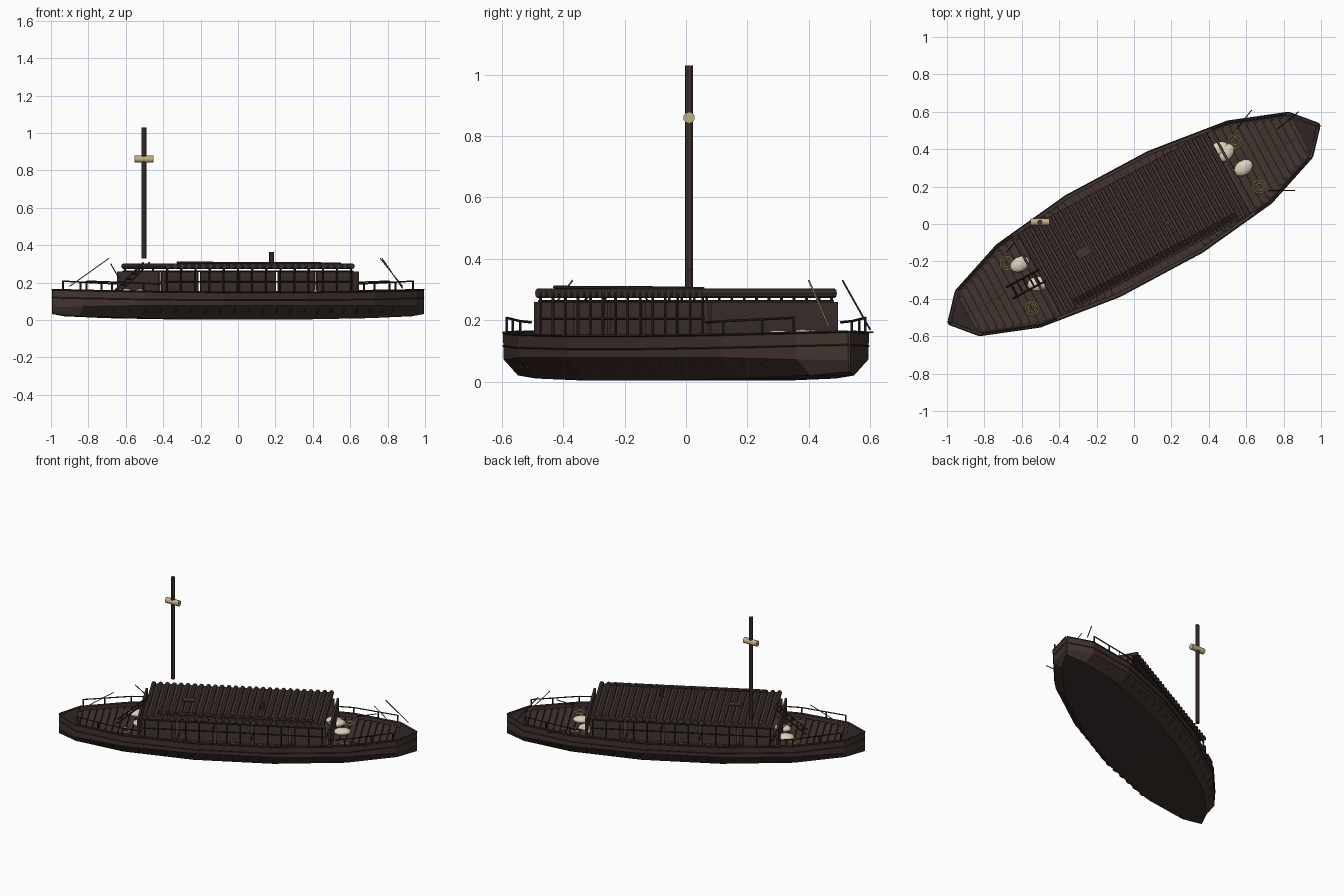
import bpy, bmesh, math
from mathutils import Matrix, Vector

if "Cube" in bpy.data.objects:
    bpy.data.objects.remove(bpy.data.objects["Cube"])

# The boat is built along local x, then turned to lie diagonally
ANG = math.radians(28.2)
ROT = Matrix.Rotation(ANG, 4, 'Z')
INV = ROT.inverted()


def mat(name, c):
    m = bpy.data.materials.new(name)
    m.diffuse_color = (*c, 1)
    m.use_nodes = True
    m.node_tree.nodes["Principled BSDF"].inputs["Base Color"].default_value = m.diffuse_color
    return m


WOOD = mat("brown wood", (.056, .035, .030))
ROOF = mat("roof wood", (.060, .039, .034))
DARK = mat("dark wood", (.028, .020, .018))
BILGE = mat("bilge wood", (.050, .032, .028))
ROPE = mat("rope", (.50, .40, .18))
SACK = mat("sackcloth", (.70, .64, .50))
LAMP = mat("lantern straw", (.54, .42, .22))


def L(x, y, z):
    return INV @ Vector((x, y, z))


def box(bm, c, s):
    m = Matrix.Translation(c) @ Matrix.Diagonal((*s, 1))
    bmesh.ops.create_cube(bm, size=1, matrix=m)


def rod(bm, a, b, r, n=6):
    a, b = Vector(a), Vector(b)
    d = b - a
    m = Matrix.Translation((a + b) / 2) @ d.to_track_quat('Z', 'Y').to_matrix().to_4x4()
    bmesh.ops.create_cone(bm, cap_ends=True, segments=n, radius1=r, radius2=r, depth=d.length, matrix=m)


def finish(bm, name, *mats):
    bmesh.ops.recalc_face_normals(bm, faces=bm.faces)
    me = bpy.data.meshes.new(name)
    bm.to_mesh(me)
    bm.free()
    for m in mats:
        me.materials.append(m)
    ob = bpy.data.objects.new(name, me)
    ob.matrix_world = ROT
    bpy.context.collection.objects.link(ob)
    return ob


# Hull stations: distance from middle, half width, bottom half width, bottom z, chine z, top z
HALF = [(.25, .305, .235, .003, .078, .151), (.70, .248, .18, .010, .078, .155),
        (1.01, .135, .08, .020, .072, .161), (1.126, .004, .003, .032, .070, .165)]
ST = [(-s[0], *s[1:]) for s in reversed(HALF)] + HALF
SINK = .028  # deck depth below the gunwale


def at(u, k):
    """Interpolated hull value k at distance u."""
    u = abs(u)
    if u <= HALF[0][0]:
        return HALF[0][k]
    for a, b in zip(HALF, HALF[1:]):
        if u <= b[0]:
            t = (u - a[0]) / (b[0] - a[0])
            return a[k] + t * (b[k] - a[k])
    return HALF[-1][k]


# Hull loft, with an inner deck sunk a little below the gunwale
bm = bmesh.new()
rows = []
for u, v, vb, zb, zc, zt in ST:
    vi = max(v - .018, .002)
    ui = u * (.985 if abs(u) > 1.1 else 1)
    half = [(ui, vi, zt - SINK), (ui, vi, zt), (u, v, zt), (u, v * .985, zc), (u, vb, zb)]
    rows.append([bm.verts.new(p) for p in half] +
                [bm.verts.new((p[0], -p[1], p[2])) for p in reversed(half)])
for a, b in zip(rows, rows[1:]):
    n = len(a)
    for i in range(n):
        f = bm.faces.new((a[i], a[(i + 1) % n], b[(i + 1) % n], b[i]))
        f.material_index = 1 if i in (3, 4, 5) else 2 if i == 9 else 0
for r in (rows[0], rows[-1]):
    bm.faces.new(r)
finish(bm, "hull", WOOD, BILGE, DARK)

# Rubbing strakes along both sides
bm = bmesh.new()
for s in (-1, 1):
    for a, b in zip(ST, ST[1:]):
        for dz, r in ((-.002, .004), (-.045, .0025)):
            rod(bm, (a[0], s * a[1], a[5] + dz), (b[0], s * b[1], b[5] + dz), r, 4)
finish(bm, "rubbing_strakes", DARK)

# Short ribs on the bilge
bm = bmesh.new()
for i in range(-10, 11):
    u = i * .085
    for s in (-1, 1):
        v, vb, zb, zc = (at(u, k) for k in (1, 2, 3, 4))
        rod(bm, (u, s * (v * .75 + vb * .25), zc * .75 + zb * .25),
            (u, s * (v * .45 + vb * .55), zc * .45 + zb * .55), .005, 4)
finish(bm, "bilge_ribs", DARK)

# Crosswise deck planks
bm = bmesh.new()
for i in range(-24, 25):
    u = i * .042
    w = min(at(u - .019, 1), at(u + .019, 1)) - .02
    box(bm, (u, 0, at(u, 5) - SINK + .003), (.037, 2 * w, .010))
finish(bm, "deck_planks", WOOD)

# Dark triangular end decks
bm = bmesh.new()
for s in (-1, 1):
    low = [bm.verts.new(p) for p in ((s * 1.01, -.118, .152), (s * 1.01, .118, .152), (s * 1.105, 0, .156))]
    top = [bm.verts.new(v.co + Vector((0, 0, .007))) for v in low]
    bm.faces.new(low)
    bm.faces.new(top)
    for i in range(3):
        j = (i + 1) % 3
        bm.faces.new((low[i], low[j], top[j], top[i]))
finish(bm, "end_decks", DARK)

# Cabin walls: solid ends, panelled sides with narrow gaps
bm = bmesh.new()
for s in (-1, 1):
    box(bm, (s * .602, 0, .190), (.014, .47, .140))
    for i in range(5):
        box(bm, (-.472 + i * .236, s * .215, .190), (.215, .012, .140))
finish(bm, "cabin_walls", WOOD)

# Posts, rails and short stubs carrying the roof
bm = bmesh.new()
for s in (-1, 1):
    for i in range(14):
        u = -.559 + i * .086
        rod(bm, (u, s * .238, .125), (u, s * .238, .285), .005)
    for z in (.205, .262):
        rod(bm, (-.57, s * .238, z), (.57, s * .238, z), .004)
finish(bm, "cabin_frame", DARK)

# Roof of crosswise logs on a thin board
bm = bmesh.new()
box(bm, (0, 0, .286), (1.14, .49, .010))
for i in range(27):
    u = -.559 + i * .043
    rod(bm, (u, -.25, .288), (u, .25, .288), .0155, 8)
finish(bm, "log_roof", ROOF)

# Punting poles and a plate lying on the roof
bm = bmesh.new()
for v in (-.23, -.217, -.204):
    rod(bm, (-.48, v, .308), (.50, v, .304), .0045)
box(bm, L(-.27, -.15, .308), (.08, .05, .006))
finish(bm, "roof_poles", WOOD)

# Roof stub
bm = bmesh.new()
rod(bm, L(.18, .01, .295), L(.18, .01, .365), .0135, 8)
finish(bm, "roof_stub", WOOD)

# Mast and its cross lantern
bm = bmesh.new()
rod(bm, L(-.503, .01, .33), L(-.503, .01, 1.03), .0135, 8)
finish(bm, "mast", ROOF)
bm = bmesh.new()
rod(bm, L(-.553, .01, .86), L(-.453, .01, .86), .019, 10)
for f in bm.faces:
    f.smooth = len(f.verts) == 4
finish(bm, "mast_lantern", LAMP)

# Hand rails at both ends
bm = bmesh.new()
for e in (-1, 1):
    for s in (-1, 1):
        us = (.60, .70, .86, .99)
        P = [Vector((e * u, s * (at(u, 1) - .01), 0)) for u in us]
        Z = (.193, .197, .203, .208)
        for p, q, zp, zq in zip(P, P[1:], Z, Z[1:]):
            rod(bm, p + Vector((0, 0, zp)), q + Vector((0, 0, zq)), .004)
        for p, z in list(zip(P, Z))[1:]:
            rod(bm, p + Vector((0, 0, .130)), p + Vector((0, 0, z + .002)), .005)
finish(bm, "end_rails", DARK)

# Ladder up to the roof
bm = bmesh.new()
lo, hi = Vector((-.765, 0, .130)), Vector((-.56, 0, .308))
for v in (-.045, .025):
    o = Vector((0, v, 0))
    rod(bm, lo + o, hi + o, .0055, 4)
for i in range(1, 6):
    p = lo.lerp(hi, i / 6)
    rod(bm, p + Vector((0, -.045, 0)), p + Vector((0, .025, 0)), .0045, 4)
finish(bm, "ladder", DARK)

# Slanting spare poles near the ends
bm = bmesh.new()
for a, b in (((.55, .51, .16), (.63, .61, .16)), ((.86, .18, .16), (.72, .18, .16)),
             ((.88, .60, .17), (.77, .51, .33)), ((-.68, -.15, .30), (-.60, -.05, .16))):
    rod(bm, L(*a), L(*b), .003, 5)
finish(bm, "spare_poles", DARK)

# Mooring ropes
bm = bmesh.new()
for a, b in (((-.90, -.48, .18), (-.69, -.37, .33)), ((.88, .465, .18), (.76, .40, .33))):
    rod(bm, L(*a), L(*b), .003, 5)
finish(bm, "mooring_ropes", ROPE)

# Coils of rope on the deck
bm = bmesh.new()
for x, y in ((.54, .44), (.67, .20), (-.68, -.21), (-.545, -.45)):
    for R, z in ((.036, .139), (.027, .143), (.018, .139)):
        c = L(x, y, z)
        pts = [c + Vector((R * math.cos(t * math.pi / 8), R * math.sin(t * math.pi / 8), 0)) for t in range(17)]
        for p, q in zip(pts, pts[1:]):
            rod(bm, p, q, .004, 5)
finish(bm, "rope_coils", ROPE)

# Sacks
bm = bmesh.new()
for x, y, z, a in ((.49, .38, .148, 50), (.455, .40, .148, 20), (.585, .30, .146, 35),
                   (-.61, -.215, .148, 30), (-.515, -.32, .144, 10)):
    m = Matrix.Translation(L(x, y, z)) @ Matrix.Rotation(math.radians(a) - ANG, 4, 'Z') \
        @ Matrix.Diagonal((.056, .040, .022, 1))
    bmesh.ops.create_uvsphere(bm, u_segments=12, v_segments=8, radius=1, matrix=m)
for f in bm.faces:
    f.smooth = True
finish(bm, "sacks", SACK)
